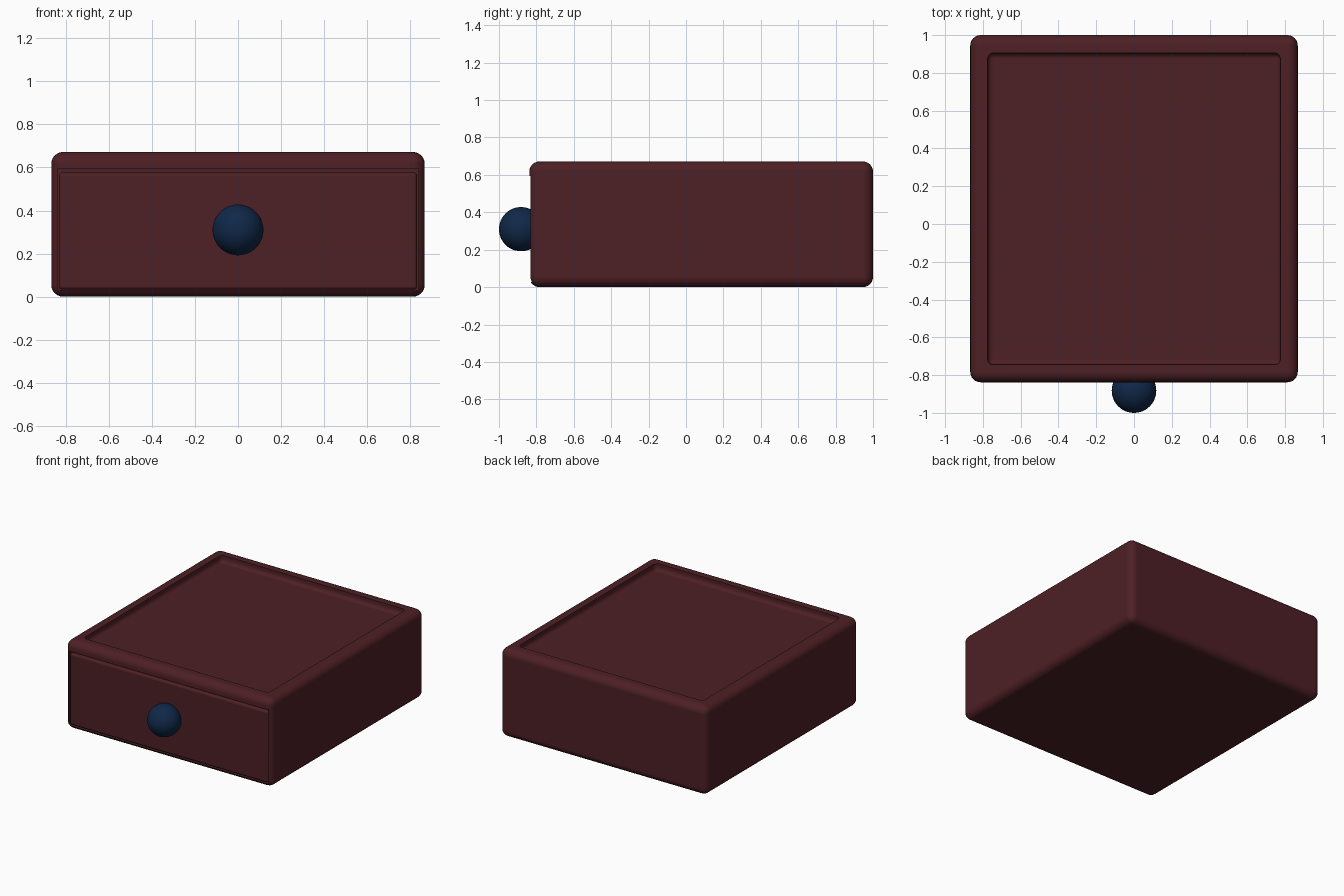
import bpy, bmesh
from mathutils import Vector

if "Cube" in bpy.data.objects:
    bpy.data.objects.remove(bpy.data.objects["Cube"])


def material(name, rgb):
    m = bpy.data.materials.new(name)
    m.diffuse_color = (*rgb, 1)
    m.use_nodes = True
    m.node_tree.nodes["Principled BSDF"].inputs["Base Color"].default_value = m.diffuse_color
    return m


wood = material("dark_red", (0.075, 0.014, 0.018))
blue = material("dark_blue", (0.005, 0.021, 0.065))


def rounded_box(name, lo, hi, radius, segments):
    """Box between two corners with every edge rounded."""
    lo, hi = Vector(lo), Vector(hi)
    bm = bmesh.new()
    bmesh.ops.create_cube(bm, size=1)
    for v in bm.verts:
        v.co = Vector([(lo[i] + hi[i]) / 2 + v.co[i] * (hi[i] - lo[i]) for i in range(3)])
    if radius:
        bmesh.ops.bevel(bm, geom=bm.edges[:], offset=radius, segments=segments,
                        profile=0.5, affect='EDGES')
    mesh = bpy.data.meshes.new(name)
    bm.to_mesh(mesh)
    bm.free()
    ob = bpy.data.objects.new(name, mesh)
    bpy.context.collection.objects.link(ob)
    mesh.materials.append(wood)
    return ob


def activate(ob):
    bpy.ops.object.select_all(action='DESELECT')
    ob.select_set(True)
    bpy.context.view_layer.objects.active = ob


def cut(ob, cutter):
    mod = ob.modifiers.new("cut", 'BOOLEAN')
    mod.operation = 'DIFFERENCE'
    mod.solver = 'EXACT'
    mod.object = cutter
    activate(ob)
    bpy.ops.object.modifier_apply(modifier=mod.name)
    bpy.data.objects.remove(cutter)


def smooth(ob):
    activate(ob)
    bpy.ops.object.shade_smooth_by_angle(angle=0.6)
    mod = ob.modifiers.new("normals", 'WEIGHTED_NORMAL')
    mod.keep_sharp = True


# Case: rounded body with a sunken top and a front drawer opening
case = rounded_box("case", (-0.867, -0.838, 0), (0.867, 1.0, 0.672), 0.055, 6)
cut(case, rounded_box("top_cutter", (-0.775, -0.745, 0.622), (0.775, 0.905, 0.9), 0.03, 5))
cut(case, rounded_box("front_cutter", (-0.837, -1.0, 0.028), (0.837, -0.74, 0.594), 0, 1))
smooth(case)

# Drawer front, set just inside the opening
drawer = rounded_box("drawer_front", (-0.832, -0.831, 0.033), (0.832, -0.735, 0.576), 0.016, 4)
smooth(drawer)

# Round knob
bpy.ops.mesh.primitive_uv_sphere_add(segments=48, ring_count=24, radius=0.118,
                                     location=(0, -0.882, 0.31))
knob = bpy.context.object
knob.name = "knob"
knob.data.materials.append(blue)
bpy.ops.object.shade_smooth()
